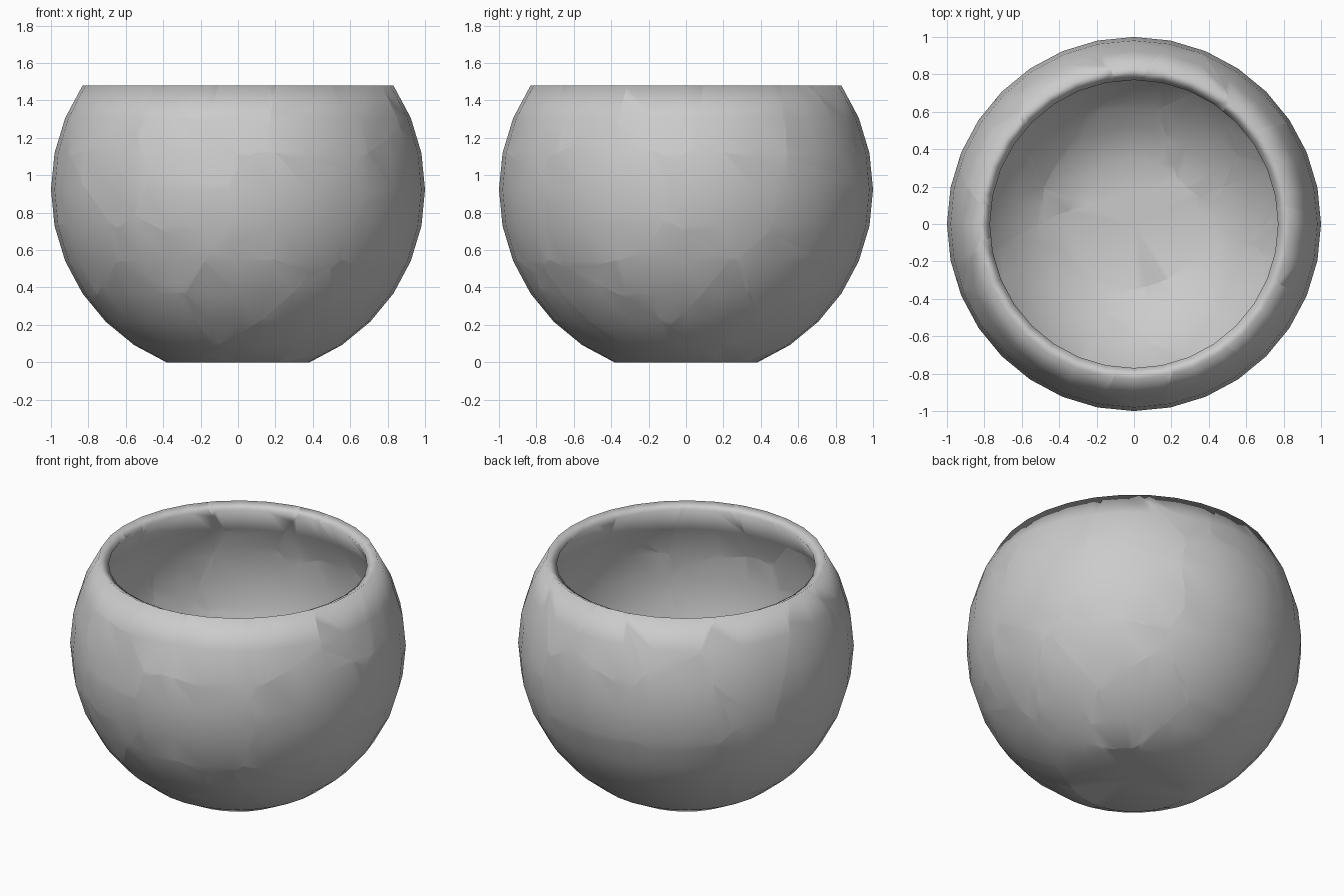
import bpy, bmesh
from math import sin, cos, radians, sqrt
from mathutils import Vector

if "Cube" in bpy.data.objects:
    bpy.data.objects.remove(bpy.data.objects["Cube"])

STEP = radians(11.25)              # 32-sided, 16-ring sphere
CZ = sin(6 * STEP)                 # sphere centre height; base sits on z = 0
WALL = 0.07
CENTRE = Vector((0, 0, CZ))


def ring(k, r):
    return (r * cos(k * STEP), CZ + r * sin(k * STEP))


# Bowl: sphere cut flat at base and open at the rim, with a constant wall
outer = [ring(k, 1) for k in range(-6, 4)]
inner = [ring(k, 1 - WALL) for k in range(-5, 3)]
profile = ([(0, 0)] + outer + [(0.77, 1.447)] + inner[::-1]
           + [(0.345, WALL), (0, WALL)])

bowl = bmesh.new()
verts = [bowl.verts.new((x, 0, z)) for x, z in profile]
edges = [bowl.edges.new(p) for p in zip(verts, verts[1:])]
bmesh.ops.spin(bowl, geom=verts + edges, axis=(0, 0, 1), cent=(0, 0, 0),
               angle=radians(360), steps=32)
bmesh.ops.remove_doubles(bowl, verts=bowl.verts, dist=1e-4)
bmesh.ops.dissolve_degenerate(bowl, edges=bowl.edges, dist=1e-5)
bmesh.ops.recalc_face_normals(bowl, faces=bowl.faces)
for f in bowl.faces:
    f.smooth = True
bowl_mesh = bpy.data.meshes.new("bowl_whole")
bowl.to_mesh(bowl_mesh)
bowl.free()


def site(az, el, u, v):
    """Point on the unit sphere seen at (u, v) from the given direction."""
    a, e = radians(az), radians(el)
    d = sqrt(max(0, 1 - u * u - v * v))
    right = Vector((-sin(a), cos(a), 0))
    up = Vector((-cos(a) * sin(e), -sin(a) * sin(e), cos(e)))
    toward = Vector((cos(a) * cos(e), sin(a) * cos(e), sin(e)))
    return (right * u + up * v + toward * d).normalized()


# Shard centres, grouped by the direction they face
views = {
    (-90, 0): [(.27, -.10), (.35, .43), (.02, .51), (-.25, .54), (-.33, .22),
               (-.65, .48), (-.65, .06), (-.36, -.12), (-.43, -.32),
               (0, -.57), (-.5, -.62), (.28, -.77), (-.82, -.24)],
    (0, 0): [(-.42, .08), (-.42, -.30), (-.35, -.46), (-.4, -.64), (.23, -.05),
             (.3, .41), (-.15, .48), (-.5, .5), (.7, -.12), (.73, .33),
             (.5, -.5), (-.05, -.49), (.2, -.64)],
    (125, 25): [(-.45, 0), (-.6, -.3), (-.04, -.37), (.38, -.16), (-.2, .1),
                (.02, -.84), (.77, -.2), (.47, -.7), (-.72, .25)],
    (50, -30): [(.54, -.12), (0, -.36), (.28, -.63), (-.1, -.84)],
}
sites = [site(az, el, u, v) for (az, el), pts in views.items() for u, v in pts]

# Shards: clip the bowl to each centre's cell and cap the broken faces
for i, s in enumerate(sites):
    bm = bmesh.new()
    bm.from_mesh(bowl_mesh)
    for o in sorted(sites, key=lambda p: (p - s).length)[1:]:
        cut = bmesh.ops.bisect_plane(
            bm, geom=bm.verts[:] + bm.edges[:] + bm.faces[:], dist=1e-5,
            plane_co=CENTRE + (s + o) / 2, plane_no=(o - s).normalized(),
            clear_outer=True)
        rim = [e for e in cut["geom_cut"]
               if isinstance(e, bmesh.types.BMEdge) and e.is_boundary]
        for e in rim:
            e.smooth = False
        if len(rim) > 2:
            bmesh.ops.triangle_fill(bm, edges=rim, use_beauty=True,
                                    use_dissolve=False)
        if not bm.faces:
            break
    if bm.faces:
        bmesh.ops.recalc_face_normals(bm, faces=bm.faces)
        for f in bm.faces:
            f.smooth = True
        mesh = bpy.data.meshes.new(f"bowl_shard_{i + 1:02d}")
        bm.to_mesh(mesh)
        bpy.context.collection.objects.link(
            bpy.data.objects.new(mesh.name, mesh))
    bm.free()
bpy.data.meshes.remove(bowl_mesh)
